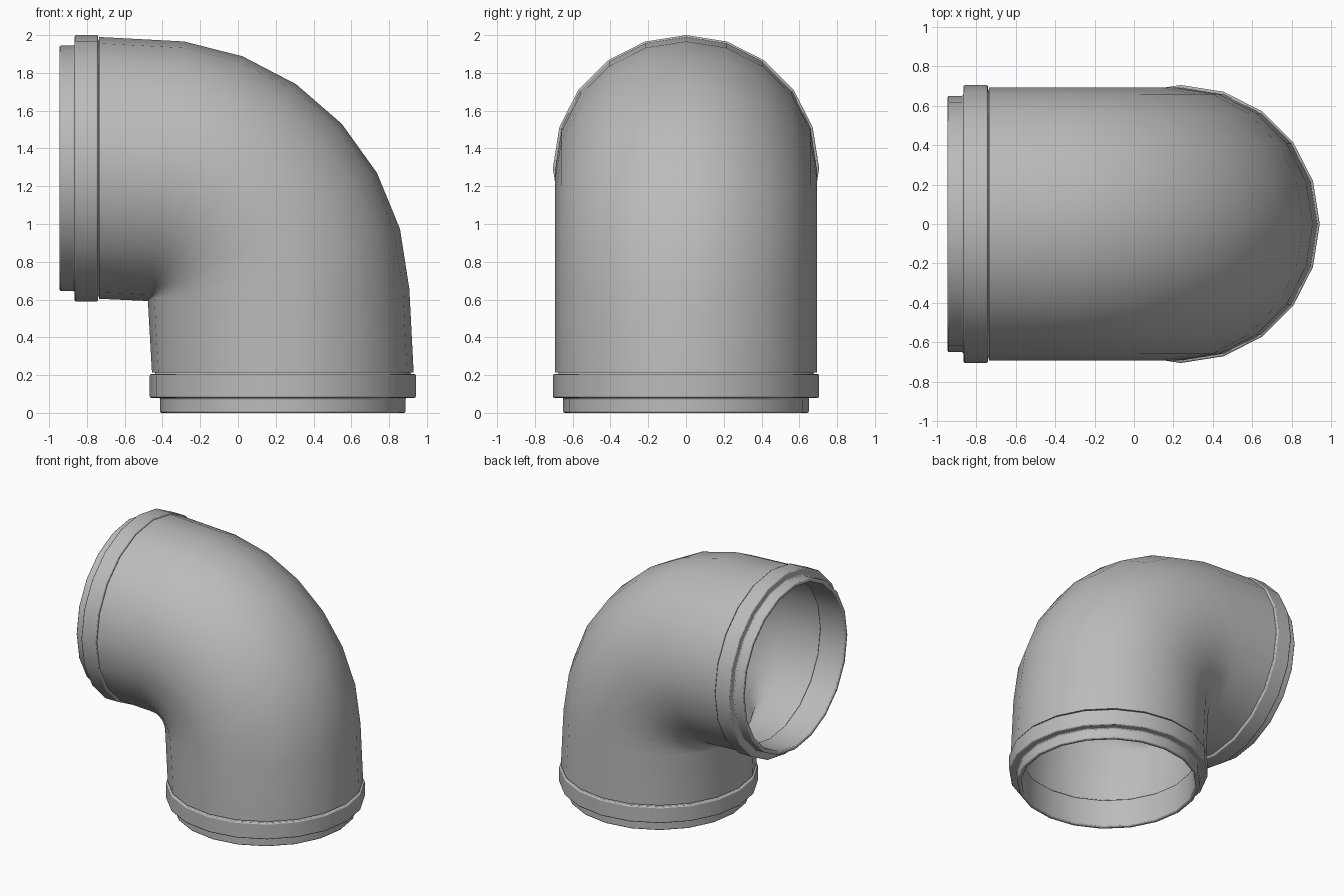
import bpy, bmesh
from math import sin, cos, pi, radians
from mathutils import Vector

SIDES = 20
cube = bpy.data.objects.get("Cube")
if cube:
    bpy.data.objects.remove(cube)

grey = bpy.data.materials.new("pipe grey")
grey.use_nodes = True
colour = (0.5, 0.5, 0.5, 1)
grey.diffuse_color = colour
grey.node_tree.nodes["Principled BSDF"].inputs["Base Color"].default_value = colour


def ring(centre, tilt, radius):
    """Circle whose plane holds y and a direction tilted up from +x."""
    across = Vector((cos(tilt), 0, sin(tilt)))
    side = Vector((0, 1, 0))
    return [centre + radius * (cos(a) * across + sin(a) * side)
            for a in (2 * pi * i / SIDES for i in range(SIDES))]


def closed_loft(name, rings, bevel=0):
    """Skin a cyclic series of rings into a hollow tube wall."""
    bm = bmesh.new()
    loops = [[bm.verts.new(p) for p in r] for r in rings]
    for a, b in zip(loops, loops[1:] + loops[:1]):
        for i in range(SIDES):
            j = (i + 1) % SIDES
            bm.faces.new((a[i], a[j], b[j], b[i]))
    bmesh.ops.recalc_face_normals(bm, faces=bm.faces)
    mesh = bpy.data.meshes.new(name)
    bm.to_mesh(mesh)
    bm.free()
    mesh.materials.append(grey)
    obj = bpy.data.objects.new(name, mesh)
    bpy.context.collection.objects.link(obj)
    bpy.ops.object.select_all(action='DESELECT')
    obj.select_set(True)
    bpy.context.view_layer.objects.active = obj
    bpy.ops.object.shade_smooth_by_angle(angle=radians(40))
    if bevel:
        mod = obj.modifiers.new("soft edges", 'BEVEL')
        mod.width = bevel
        mod.segments = 2
        mod.limit_method = 'ANGLE'
        mod.angle_limit = radians(40)
    return obj


# Elbow body: straight ends joined by a tight bend around the inner corner
pivot = Vector((-0.465, 0, 0.605))
stations = [(Vector((0.237, 0, 0.215)), 0)]
for k in range(7):
    t = radians(2.2 + 13.4 * k)
    stations.append((pivot + 0.68 * Vector((cos(t), 0, sin(t))), t))
stations.append((Vector((-0.735, 0, 1.297)), pi / 2))
outer = [ring(c, t, 0.693) for c, t in stations]
inner = [ring(c, t, 0.65) for c, t in reversed(stations)]
closed_loft("elbow_body", outer + inner)

# End couplings: lip, raised collar, and recessed neck (radius, depth)
profile = [(0.65, 0), (0.65, 0.08), (0.705, 0.08), (0.705, 0.205),
           (0.675, 0.205), (0.675, 0.222), (0.62, 0.222), (0.62, 0)]
ends = [("bottom_coupling", Vector((0.237, 0, 0)), Vector((0, 0, 1)), 0),
        ("side_coupling", Vector((-0.945, 0, 1.295)), Vector((1, 0, 0)), pi / 2)]
for name, start, inward, tilt in ends:
    closed_loft(name, [ring(start + inward * d, tilt, r) for r, d in profile], 0.008)
